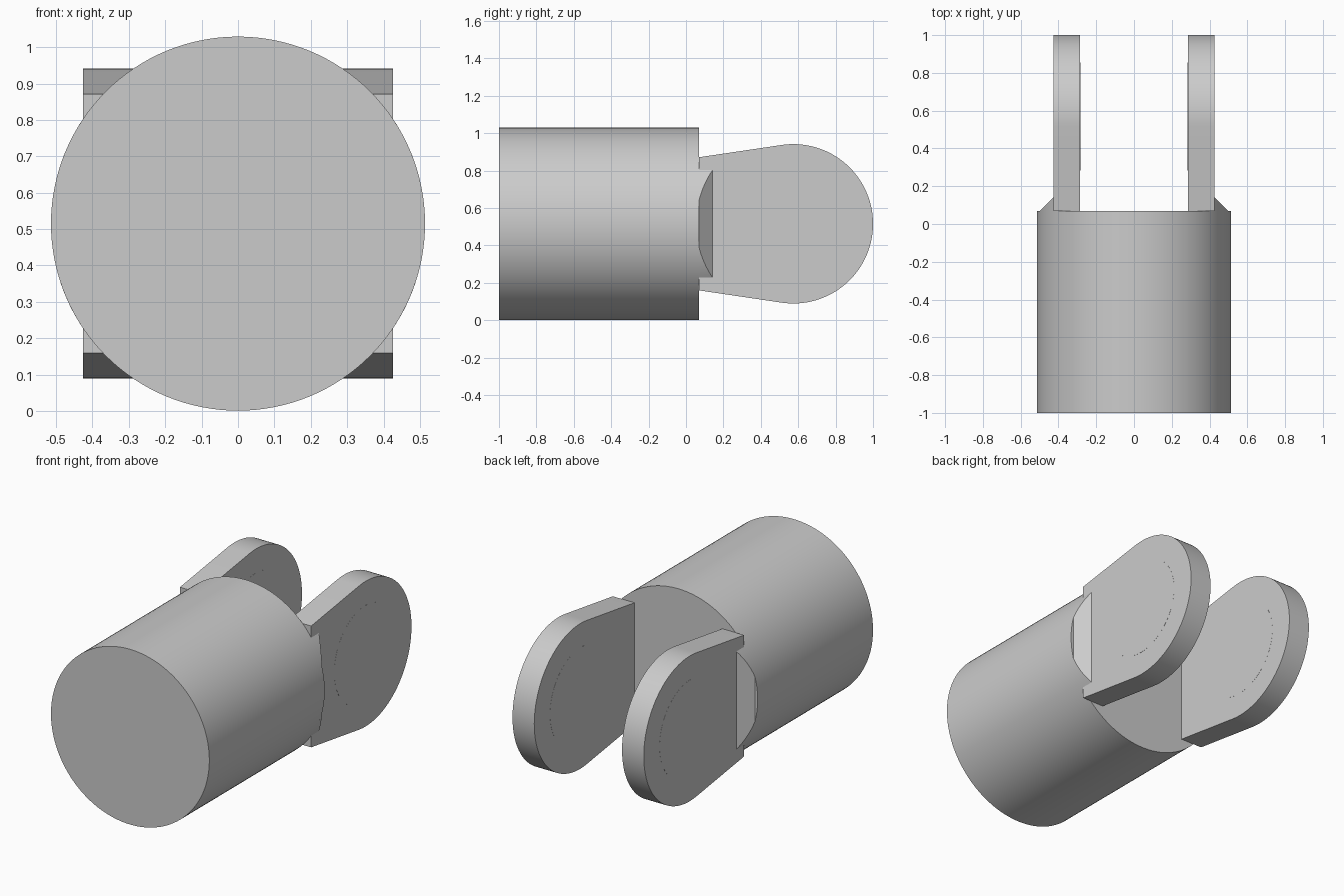
import bpy
import bmesh
from math import sin, cos, tau, acos, atan2, hypot
from mathutils import Vector

cube = bpy.data.objects.get("Cube")
if cube:
    bpy.data.objects.remove(cube, do_unlink=True)

MID_Z = 0.515
RADIUS = 0.514
BODY_END = 0.07
LUG_IN, LUG_OUT = 0.285, 0.426
EYE_Y, EYE_R = 0.574, 0.426

grey = bpy.data.materials.new("plain grey")
grey.use_nodes = True
colour = (0.6, 0.6, 0.6, 1)
grey.diffuse_color = colour
grey.node_tree.nodes["Principled BSDF"].inputs["Base Color"].default_value = colour


def arc(cx, cy, r, start, end, steps):
    return [(cx + r * cos(start + (end - start) * i / steps),
             cy + r * sin(start + (end - start) * i / steps)) for i in range(steps + 1)]


def prism(name, outline, place, near, far, cut=None):
    """Extrude an outline from near to far, optionally trimmed by a plane."""
    bm = bmesh.new()
    face = bm.faces.new([bm.verts.new(place(u, v, near)) for u, v in outline])
    shift = Vector(place(0, 0, far)) - Vector(place(0, 0, near))
    new = bmesh.ops.extrude_face_region(bm, geom=[face], use_keep_orig=True)["geom"]
    bmesh.ops.translate(bm, vec=shift, verts=[g for g in new if isinstance(g, bmesh.types.BMVert)])
    if cut:
        geom = bm.verts[:] + bm.edges[:] + bm.faces[:]
        res = bmesh.ops.bisect_plane(bm, geom=geom, plane_co=cut[0], plane_no=cut[1], clear_outer=True)
        edges = [g for g in res["geom_cut"] if isinstance(g, bmesh.types.BMEdge)]
        bmesh.ops.contextual_create(bm, geom=edges)
    bmesh.ops.recalc_face_normals(bm, faces=bm.faces[:])
    mesh = bpy.data.meshes.new(name)
    bm.to_mesh(mesh)
    bm.free()
    mesh.materials.append(grey)
    obj = bpy.data.objects.new(name, mesh)
    bpy.context.collection.objects.link(obj)
    bpy.ops.object.select_all(action="DESELECT")
    obj.select_set(True)
    bpy.context.view_layer.objects.active = obj
    bpy.ops.object.shade_smooth_by_angle(angle=0.5)
    return obj


# Main cylinder, lying along y
prism("body", arc(0, 0, RADIUS, 0, tau, 128)[:-1],
      lambda u, v, d: (u, d, v + MID_Z), -1, BODY_END)

# Lug outline: straight sides running tangent into a round eye
root_half = 0.356
dy = BODY_END - EYE_Y
tangent = atan2(root_half, dy) - acos(EYE_R / hypot(dy, root_half))
lug_outline = [(BODY_END, -root_half)] + arc(EYE_Y, 0, EYE_R, -tangent, tangent, 72) + [(BODY_END, root_half)]

# Round segment beside each lug, trimmed to a sloping face
half = acos(LUG_OUT / RADIUS)
segment = arc(0, 0, RADIUS, -half, half, 32)

for side, s in (("left", 1), ("right", -1)):
    def across(u, v, d):
        return (s * d, u, v + MID_Z)

    def along(u, v, d):
        return (s * u, d, v + MID_Z)

    prism(side + "_lug", lug_outline, across, LUG_IN, LUG_OUT)
    # Pin lies flush with both lug faces
    prism(side + "_pin", arc(EYE_Y - 0.005, 0, 0.285, 0, tau, 72)[:-1],
          across, LUG_IN - 0.0005, LUG_OUT + 0.0005)
    prism(side + "_shoulder", segment, along, BODY_END, BODY_END + 0.09,
          cut=((s * LUG_OUT, 0.142, MID_Z), (s, 1, 0)))
